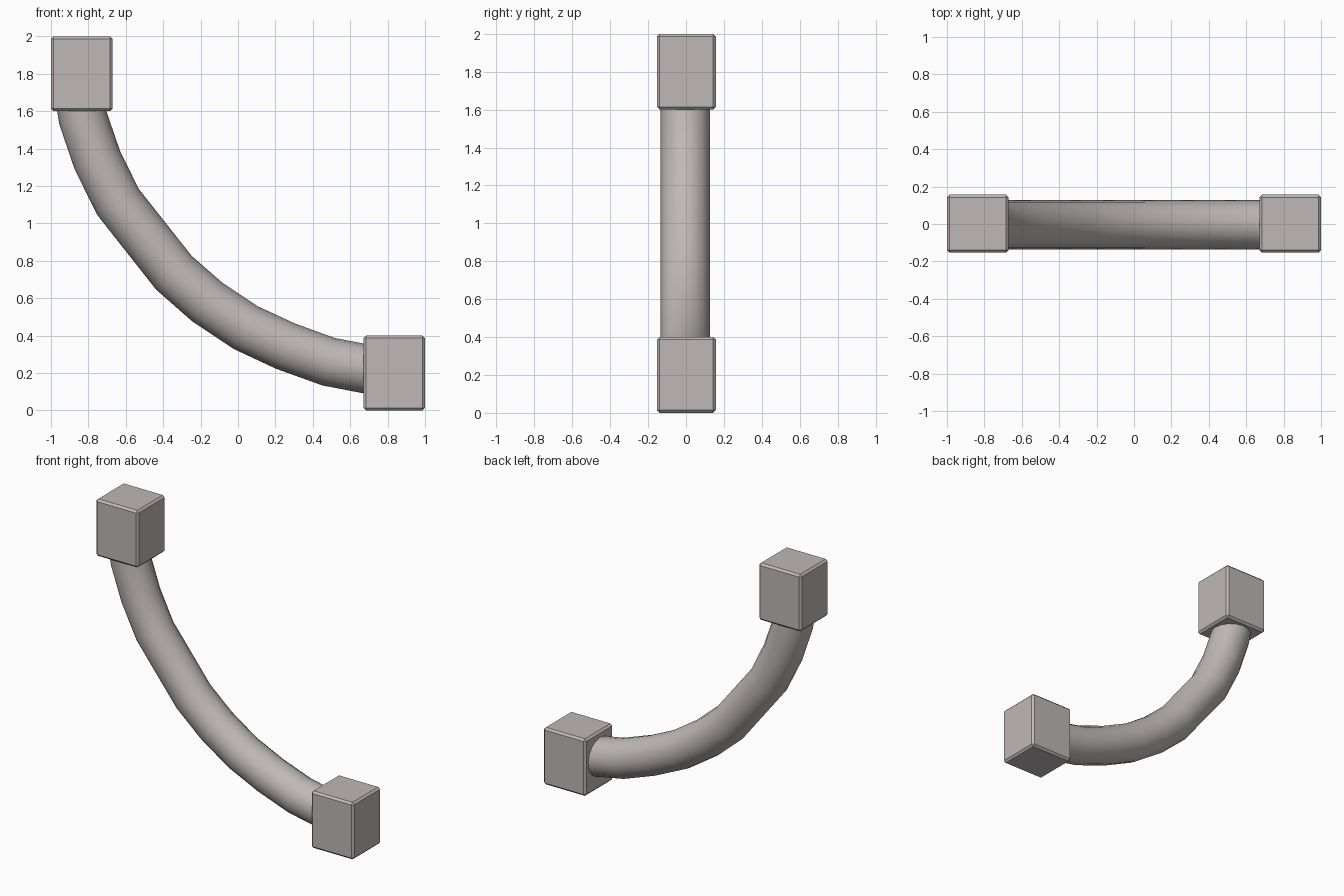
import bpy, bmesh, math
from mathutils import Vector

cube = bpy.data.objects.get("Cube")
if cube:
    bpy.data.objects.remove(cube, do_unlink=True)

# One warm grey for every part
grey = bpy.data.materials.new("warm_grey")
grey.use_nodes = True
color = (0.52, 0.48, 0.475, 1)
grey.diffuse_color = color
grey.node_tree.nodes["Principled BSDF"].inputs["Base Color"].default_value = color


def add_object(name, bm):
    bmesh.ops.recalc_face_normals(bm, faces=bm.faces)
    mesh = bpy.data.meshes.new(name)
    bm.to_mesh(mesh)
    bm.free()
    mesh.materials.append(grey)
    obj = bpy.data.objects.new(name, mesh)
    bpy.context.collection.objects.link(obj)
    return obj


def add_block(name, center, size):
    bm = bmesh.new()
    bmesh.ops.create_cube(bm, size=1)
    for v in bm.verts:
        v.co = Vector(center) + Vector(a * b for a, b in zip(v.co, size))
    obj = add_object(name, bm)
    bevel = obj.modifiers.new("edge_bevel", 'BEVEL')
    bevel.width = 0.014
    bevel.segments = 1
    bevel.limit_method = 'ANGLE'
    return obj


def add_tube(name, path, radius, y, sides=16):
    """Sweep a round section along a path in the xz plane."""
    bm = bmesh.new()
    pts = [Vector((x, y, z)) for x, z in path]
    rings = []
    for i, p in enumerate(pts):
        before = (p - pts[max(i - 1, 0)]).normalized()
        after = (pts[min(i + 1, len(pts) - 1)] - p).normalized()
        tangent = (before + after).normalized()
        side = Vector((0, 1, 0))
        out = tangent.cross(side)
        ring = []
        for k in range(sides):
            a = math.tau * k / sides
            ring.append(bm.verts.new(p + radius * (math.cos(a) * side + math.sin(a) * out)))
        rings.append(ring)
    for r0, r1 in zip(rings, rings[1:]):
        for k in range(sides):
            n = (k + 1) % sides
            bm.faces.new((r0[k], r0[n], r1[n], r1[k]))
    bm.faces.new(rings[0])
    bm.faces.new(rings[-1])
    obj = add_object(name, bm)
    bpy.ops.object.select_all(action='DESELECT')
    obj.select_set(True)
    bpy.context.view_layer.objects.active = obj
    bpy.ops.object.shade_smooth_by_angle(angle=math.radians(40))
    return obj


# End blocks
block_size = (0.33, 0.31, 0.4)
add_block("upper_block", (-0.835, 0.002, 1.8), block_size)
add_block("lower_block", (0.835, 0.002, 0.2), block_size)

# Curved handle bar joining the blocks
add_tube("curved_bar", [
    (-0.86, 1.75), (-0.828, 1.56), (-0.752, 1.338), (-0.642, 1.115),
    (-0.342, 0.735), (-0.165, 0.58), (0.04, 0.443), (0.255, 0.343),
    (0.485, 0.26), (0.71, 0.217), (0.85, 0.2)], 0.131, -0.004)
